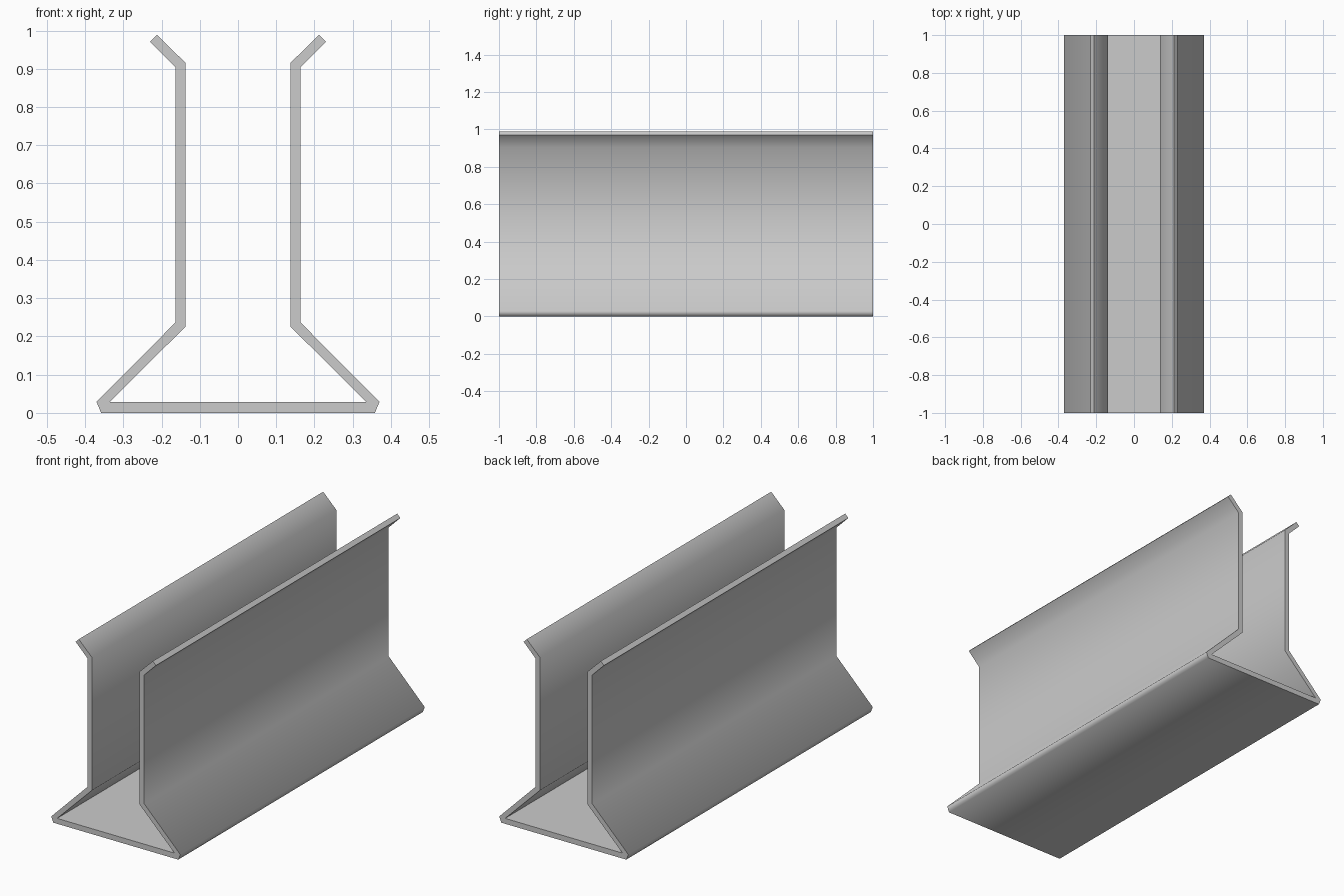
import bpy
import bmesh
import math

cube = bpy.data.objects.get("Cube")
if cube:
    bpy.data.objects.remove(cube, do_unlink=True)

LENGTH = 2.0

# Plain grey material
grey = bpy.data.materials.new("light_grey")
grey.use_nodes = True
colour = (0.6, 0.6, 0.6, 1.0)
grey.diffuse_color = colour
grey.node_tree.nodes["Principled BSDF"].inputs["Base Color"].default_value = colour

# Half cross-section of the bent sheet: outer side from base to lip, then inner side back to the floor
outer = [(0.358, 0.0), (0.37, 0.029), (0.163, 0.237), (0.163, 0.904), (0.23, 0.971)]
inner = [(0.212, 0.989), (0.137, 0.915), (0.137, 0.226), (0.336, 0.028)]
half = outer + inner
section = half + [(-x, z) for x, z in reversed(half)]

# Extrude the section along the length of the channel
bm = bmesh.new()
front = bm.faces.new([bm.verts.new((x, -LENGTH / 2, z)) for x, z in section])
back = bmesh.ops.extrude_face_region(bm, geom=[front], use_keep_orig=True)
moved = [v for v in back["geom"] if isinstance(v, bmesh.types.BMVert)]
bmesh.ops.translate(bm, verts=moved, vec=(0, LENGTH, 0))
bmesh.ops.recalc_face_normals(bm, faces=bm.faces)

mesh = bpy.data.meshes.new("bent_channel")
bm.to_mesh(mesh)
bm.free()
mesh.materials.append(grey)
channel = bpy.data.objects.new("bent_channel", mesh)
bpy.context.collection.objects.link(channel)

# Soft bends, crisp ends and lips
bpy.ops.object.select_all(action='DESELECT')
channel.select_set(True)
bpy.context.view_layer.objects.active = channel
bpy.ops.object.shade_smooth_by_angle(angle=math.radians(75))
